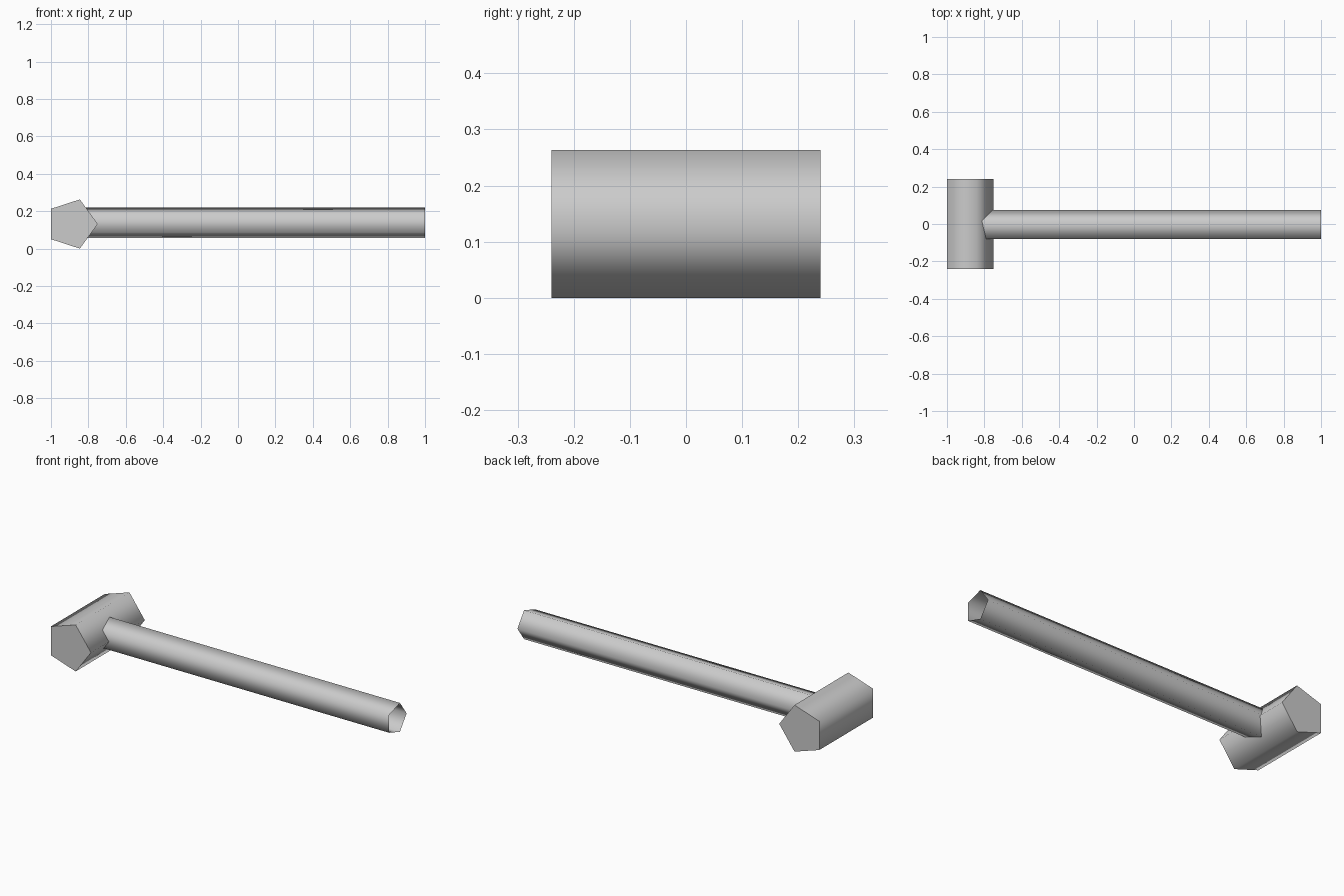
import bpy
import math
from mathutils import Matrix

cube = bpy.data.objects.get("Cube")
if cube:
    bpy.data.objects.remove(cube, do_unlink=True)

grey = bpy.data.materials.new("plain grey")
grey.use_nodes = True
colour = (0.6, 0.6, 0.6, 1)
grey.diffuse_color = colour
grey.node_tree.nodes["Principled BSDF"].inputs["Base Color"].default_value = colour


def pentagon_prism(name, radius, length, centre, point, axis, ends):
    """Five-sided prism along axis, with one ridge facing point."""
    bpy.ops.mesh.primitive_cylinder_add(
        vertices=5, radius=radius, depth=length, end_fill_type=ends)
    obj = bpy.context.object
    obj.name = name
    # The primitive's first ridge is on +y and its length runs along z
    side = [point[1] * axis[2] - point[2] * axis[1],
            point[2] * axis[0] - point[0] * axis[2],
            point[0] * axis[1] - point[1] * axis[0]]
    turn = Matrix((side, point, axis)).transposed().to_4x4()
    obj.data.transform(Matrix.Translation(centre) @ turn)
    obj.data.materials.append(grey)
    # Rounded-looking sides, crisp end caps
    bpy.ops.object.shade_smooth_by_angle(angle=math.radians(80))
    return obj


# Head lies across the handle with a ridge towards it
pentagon_prism("head", 0.1382, 0.48, (-0.8882, 0, 0.1315),
               (1, 0, 0), (0, 1, 0), 'NGON')

# Handle is an open tube that starts inside the head
pentagon_prism("handle", 0.0857, 1.88, (0.06, -0.0107, 0.137),
               (0, 1, 0), (1, 0, 0), 'NOTHING')
